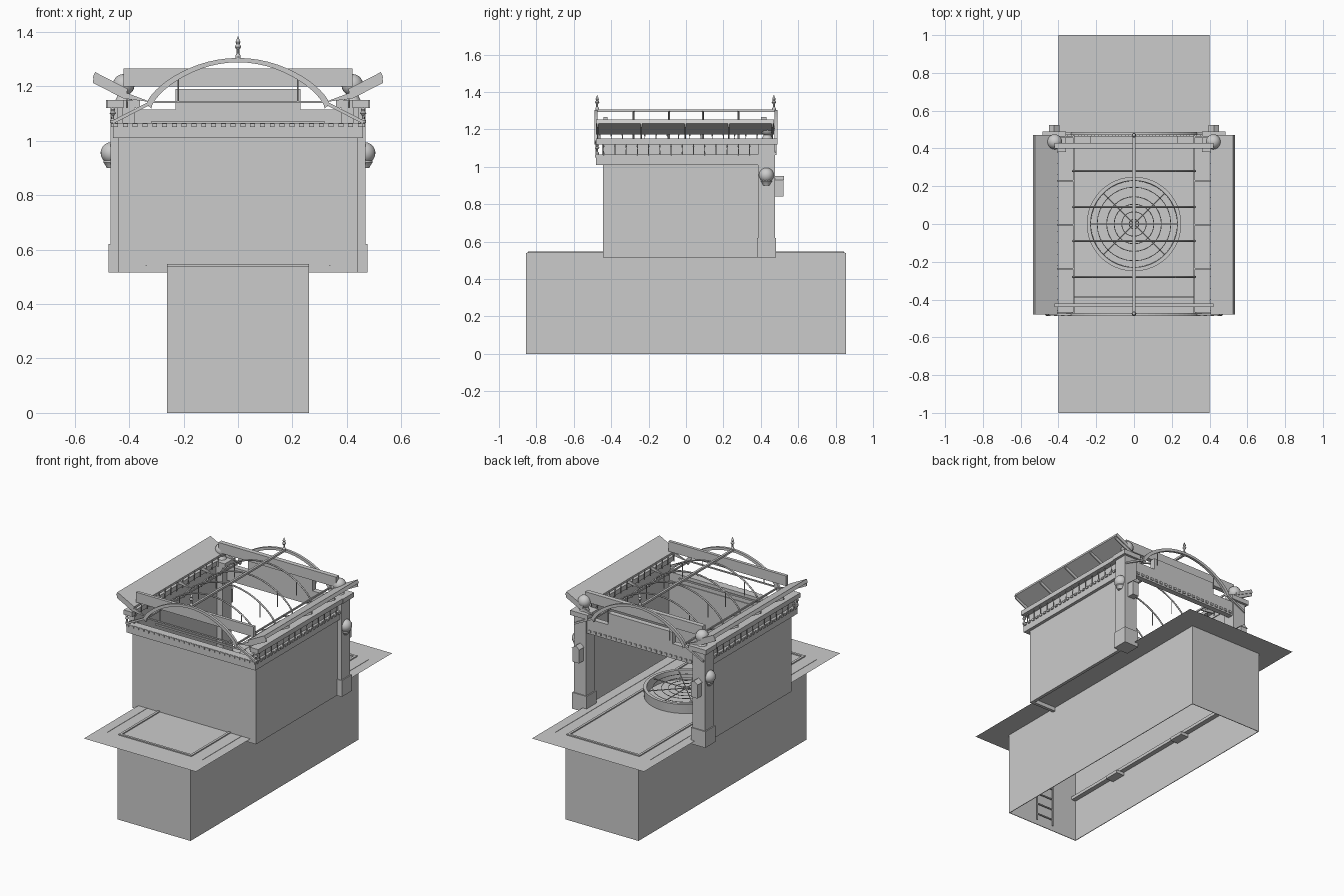
import bpy, bmesh, math
from mathutils import Vector

if "Cube" in bpy.data.objects:
    bpy.data.objects.remove(bpy.data.objects["Cube"])


def finish(name, bm, smooth=False):
    bmesh.ops.recalc_face_normals(bm, faces=bm.faces)
    me = bpy.data.meshes.new(name)
    bm.to_mesh(me)
    bm.free()
    ob = bpy.data.objects.new(name, me)
    bpy.context.collection.objects.link(ob)
    if smooth:
        bpy.context.view_layer.objects.active = ob
        ob.select_set(True)
        bpy.ops.object.shade_smooth_by_angle()
        ob.select_set(False)
    return ob


def add_box(bm, x0, x1, y0, y1, z0, z1):
    for v in bmesh.ops.create_cube(bm, size=1)["verts"]:
        v.co = Vector(((x0 + x1) / 2 + v.co.x * (x1 - x0), (y0 + y1) / 2 + v.co.y * (y1 - y0),
                       (z0 + z1) / 2 + v.co.z * (z1 - z0)))


def boxes(name, *specs):
    bm = bmesh.new()
    for s in specs:
        add_box(bm, *s)
    return finish(name, bm)


def both(*s):
    """A box spec and its mirror image across x."""
    return [s, (-s[1], -s[0]) + tuple(s[2:])]


def extrude_y(name, pts, y0, y1, mirror=False):
    """Closed x-z profile extruded along y."""
    bm = bmesh.new()
    for sx in ((1, -1) if mirror else (1,)):
        a = [bm.verts.new((sx * x, y0, z)) for x, z in pts]
        b = [bm.verts.new((sx * x, y1, z)) for x, z in pts]
        bm.faces.new(a)
        bm.faces.new(b[::-1])
        for i in range(len(pts)):
            j = (i + 1) % len(pts)
            bm.faces.new((a[i], a[j], b[j], b[i]))
    return finish(name, bm)


def lathe(name, prof, places, n=12):
    """Radius-height profile turned about z at several places."""
    bm = bmesh.new()
    for px, py, pz in places:
        rings = [[bm.verts.new((px + r * math.cos(2 * math.pi * i / n),
                                py + r * math.sin(2 * math.pi * i / n), pz + z)) for i in range(n)]
                 for r, z in prof]
        for a, b in zip(rings, rings[1:]):
            for i in range(n):
                bm.faces.new((a[i], a[(i + 1) % n], b[(i + 1) % n], b[i]))
    bmesh.ops.remove_doubles(bm, verts=bm.verts, dist=1e-5)
    return finish(name, bm, True)


def tubes(name, paths, r, cyclic=False):
    cu = bpy.data.curves.new(name, "CURVE")
    cu.dimensions = "3D"
    cu.bevel_depth, cu.bevel_resolution, cu.use_fill_caps = r, 1, True
    for p in paths:
        sp = cu.splines.new("POLY")
        sp.points.add(len(p) - 1)
        for q, c in zip(sp.points, p):
            q.co = (*c, 1)
        sp.use_cyclic_u = cyclic
    ob = bpy.data.objects.new(name, cu)
    bpy.context.collection.objects.link(ob)
    return ob


# Ground sheet and open-bottomed pit below it
bm = bmesh.new()
bmesh.ops.create_grid(bm, x_segments=1, y_segments=1, size=1)
for v in bm.verts:
    v.co = (v.co.x * 0.4, v.co.y, 0.54)
finish("ground_sheet", bm)
boxes("pit_walls", *both(0.256, 0.26, -0.855, 0.855, 0, 0.539),
      (-0.26, 0.26, -0.855, -0.851, 0, 0.539), (-0.26, 0.26, 0.851, 0.855, 0, 0.539))
boxes("pit_ledges", *both(0.225, 0.256, -0.85, 0.85, 0.27, 0.29),
      *both(0.2, 0.256, -0.5, -0.4, 0.25, 0.27), *both(0.2, 0.256, 0.1, 0.2, 0.25, 0.27))
tubes("pit_ladder", [[(x, -0.83, 0.02), (x, -0.83, 0.5)] for x in (-0.06, 0.06)]
      + [[(-0.06, -0.83, 0.06 + i * 0.07), (0.06, -0.83, 0.06 + i * 0.07)] for i in range(7)], 0.005)
boxes("floor_frame", *both(0.245, 0.26, -0.845, 0.845, 0.54, 0.547),
      (-0.26, 0.26, -0.845, -0.83, 0.54, 0.547), (-0.26, 0.26, 0.83, 0.845, 0.54, 0.547))
boxes("floor_strips", *both(0.335, 0.339, -0.85, 0.85, 0.54, 0.542))

# Round floor grille: collar, web rings and spokes
lathe("grille_collar", [(0.228, 0.54), (0.245, 0.54), (0.25, 0.60), (0.23, 0.60), (0.228, 0.54)],
      [(0, 0, 0)], 48)
circle = lambda r, n: [(r * math.cos(2 * math.pi * i / n), r * math.sin(2 * math.pi * i / n), 0.59)
                       for i in range(n)]
tubes("grille_rings", [circle(r, 32) for r in (0.025, 0.065, 0.105, 0.145, 0.195)], 0.002, True)
tubes("grille_spokes", [[(0, 0, 0.59), p] for p in circle(0.23, 8)], 0.003)

# Walls, set in from the pillars
boxes("walls", (-0.44, 0.44, -0.445, -0.425, 0.515, 1.01),
      *both(0.42, 0.44, -0.43, 0.39, 0.515, 1.01))

# Entrance pillars with plinths
boxes("pillars", *both(0.38, 0.468, 0.385, 0.475, 0.515, 1.12))
boxes("pillar_plinths", *both(0.372, 0.475, 0.38, 0.482, 0.515, 0.62))
boxes("pillar_caps", *both(0.36, 0.485, 0.38, 0.49, 1.12, 1.15))

# Stepped entrance lintel
extrude_y("entrance_lintel", [(-0.4, 1.02), (0.4, 1.02), (0.4, 1.115), (0.23, 1.115), (0.23, 1.19),
                              (-0.23, 1.19), (-0.23, 1.115), (-0.4, 1.115)], 0.43, 0.465)

# Frieze, cornice and dentils
boxes("frieze", (-0.46, 0.46, -0.48, -0.43, 1.01, 1.065), *both(0.42, 0.46, -0.48, 0.39, 1.01, 1.065))
boxes("cornice", *both(0.42, 0.48, -0.48, 0.48, 1.12, 1.15), *both(0.425, 0.445, -0.45, 0.4, 1.05, 1.12))
dent = []
for i in range(26):
    x = -0.459 + i * 0.036
    dent.append((x, x + 0.018, -0.486, -0.478, 1.05, 1.064))
    if i < 21:
        dent.append((x + 0.09, x + 0.108, 0.463, 0.471, 1.03, 1.045))
    if i < 24:
        dent += both(0.458, 0.467, x - 0.011, x + 0.007, 1.05, 1.064)
boxes("dentils", *dent)

# Small spikes along the eaves
spike = [(0, 0), (0.004, 0.004), (0.002, 0.04), (0.005, 0.05), (0, 0.065)]
ys = [-0.46 + i * 0.06 for i in range(15)]
lathe("eave_spikes", spike, [(s * 0.408, y, 1.12) for s in (1, -1) for y in ys], 6)
lathe("eave_drops", spike, [(s * 0.463, y + 0.02, 1.06) for s in (1, -1) for y in ys[:14]], 6)

# Side awnings tilted outward, with brackets below
extrude_y("awnings", [(0.405, 1.19), (0.525, 1.252), (0.534, 1.232), (0.41, 1.172)], -0.48, 0.47, True)
for i in range(5):
    y = -0.475 + i * 0.233
    extrude_y("awning_bracket", [(0.32, 1.142), (0.41, 1.176), (0.53, 1.24), (0.533, 1.212), (0.42, 1.155)],
              y, y + 0.008, True)

# Cross planks joining the awnings
boxes("cross_planks", (-0.42, 0.42, 0.40, 0.43, 1.2, 1.265), (-0.42, 0.42, -0.44, -0.42, 1.2, 1.265))


# Arched roof ribs, ridge and rails
def arc(y, lift=0.0):
    pts = []
    for i in range(29):
        t = math.pi * i / 28
        x = -0.33 * math.cos(t)
        z = 0.5 * (1.13 + 0.17 * math.sin(t)) + 0.5 * (1.3 - 0.17 * (x / 0.33) ** 2)
        pts.append((x * (1 + lift / 0.33), y, z + lift))
    return pts


for y in (-0.48, 0.48):
    prof = [(p[0], p[2]) for p in arc(y, 0.004)] + [(p[0], p[2]) for p in reversed(arc(y, -0.012))]
    extrude_y("end_arch", prof, y - 0.008, y + 0.008)
tubes("inner_ribs", [arc(y, -0.005) for y in (-0.28, -0.09, 0.09, 0.28)], 0.005)
boxes("ridge_bar", (-0.007, 0.007, -0.48, 0.48, 1.292, 1.305))
boxes("roof_rails", *both(0.314, 0.322, -0.48, 0.48, 1.134, 1.144),
      (-0.32, 0.32, -0.484, -0.476, 1.138, 1.146), (-0.32, 0.32, -0.39, -0.38, 1.06, 1.07))
tubes("arch_posts", [[(s * 0.22, y, 1.14), (s * 0.22, y, 1.24)] for s in (1, -1)
                     for y in (-0.48, -0.28, -0.09, 0.09, 0.28, 0.48)], 0.003)
for y in (-0.485, 0.47):
    extrude_y("gable_slopes", [(0.46, 1.062), (0.46, 1.075), (0.32, 1.147), (0.32, 1.133)],
              y, y + 0.015, True)

# Finials on the arches and front corners
fin = [(0, 0), (0.010, 0), (0.010, 0.012), (0.005, 0.02), (0.005, 0.035), (0.012, 0.045), (0.006, 0.055),
       (0.009, 0.062), (0, 0.085)]
lathe("arch_finials", fin, [(0, -0.475, 1.3), (0, 0.47, 1.3)])
lathe("corner_finials", [(r, z * 0.8) for r, z in fin], [(s * 0.46, -0.475, 1.065) for s in (1, -1)])

# Globe lamps on the pillars
ball = [(0.04 * math.sin(math.pi * i / 10), -0.04 * math.cos(math.pi * i / 10)) for i in range(11)]
lathe("side_globes", ball, [(s * 0.465, 0.43, 0.955) for s in (1, -1)], 20)
lathe("globe_holders", [(0, -0.055), (0.018, -0.055), (0.022, -0.045), (0.03, -0.035), (0.028, -0.02)],
      [(s * 0.465, 0.43, 0.955) for s in (1, -1)])
lathe("top_globes", ball, [(s * 0.42, 0.435, 1.205) for s in (1, -1)], 20)
lathe("top_globe_bases", [(0, -0.055), (0.03, -0.055), (0.02, -0.035), (0.028, -0.02)],
      [(s * 0.42, 0.435, 1.205) for s in (1, -1)])

# Wall boxes with pitched caps on the pillar fronts
boxes("wall_boxes", *both(0.40, 0.445, 0.475, 0.52, 0.84, 0.93))
extrude_y("wall_box_caps", [(0.395, 0.93), (0.45, 0.93), (0.4225, 0.95)], 0.475, 0.523, True)
